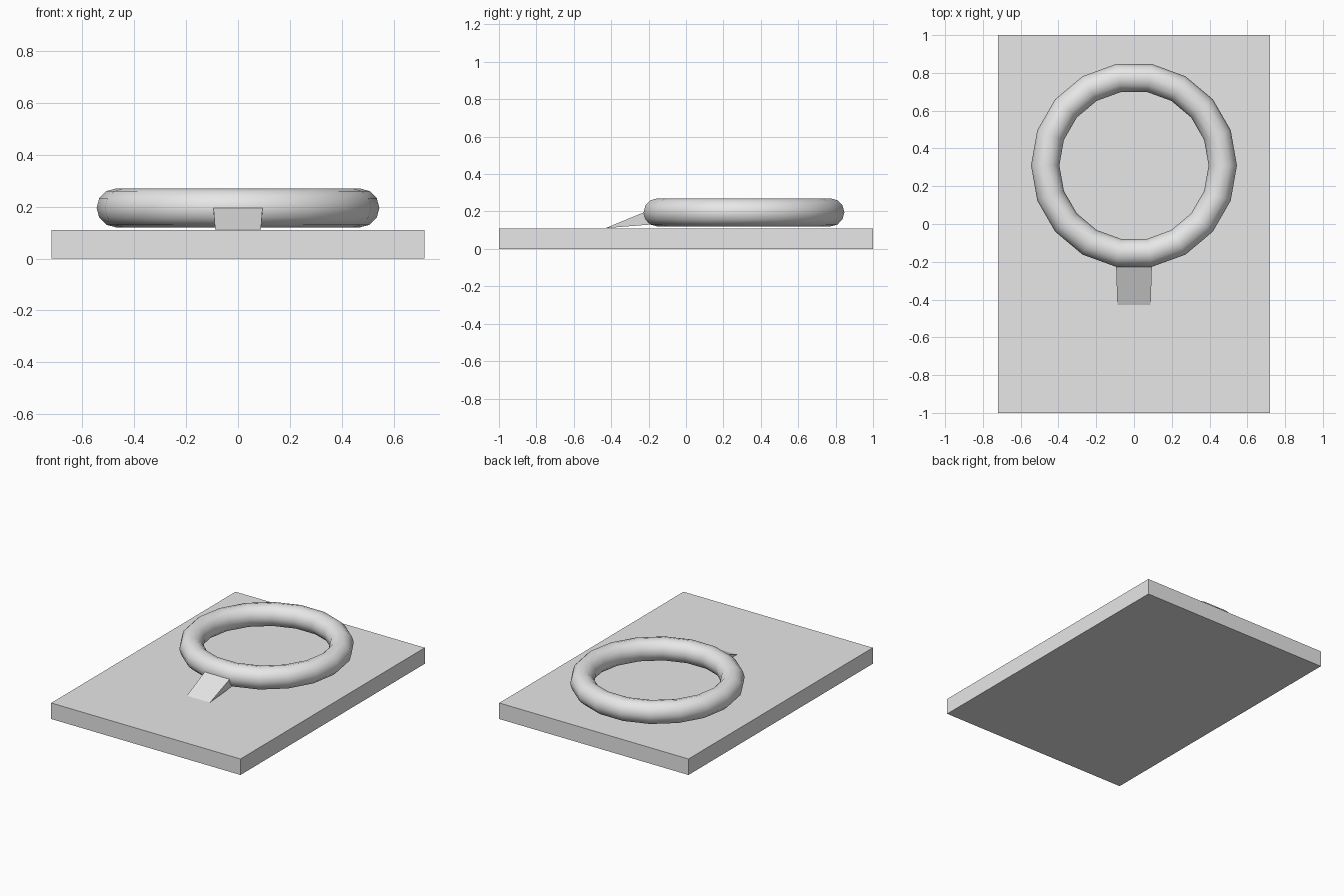
import bpy, bmesh, math

if "Cube" in bpy.data.objects:
    bpy.data.objects.remove(bpy.data.objects["Cube"])

grey = bpy.data.materials.new("light_grey")
grey.diffuse_color = (0.8, 0.8, 0.8, 1)
grey.use_nodes = True
grey.node_tree.nodes["Principled BSDF"].inputs["Base Color"].default_value = grey.diffuse_color

RING_Y, RING_Z = 0.31, 0.195
MAJOR, MINOR = 0.47, 0.075

# Flat base plate
bpy.ops.mesh.primitive_cube_add(size=1, location=(0, 0, 0.055))
base = bpy.context.object
base.name = "base_plate"
base.scale = (1.438, 2.0, 0.11)
bpy.ops.object.transform_apply(location=False, rotation=False, scale=True)
base.data.materials.append(grey)

# Smooth ring hovering just above the plate
bpy.ops.mesh.primitive_torus_add(major_segments=18, minor_segments=12,
                                 major_radius=MAJOR, minor_radius=MINOR,
                                 location=(0, RING_Y, RING_Z))
ring = bpy.context.object
ring.name = "ring"
ring.data.materials.append(grey)
bpy.ops.object.shade_smooth_by_angle(angle=math.radians(40))

# Wedge ramp drawn out of the lower front facet of the ring
bm = bmesh.new()
sides = []
for side in (-1, 1):
    loop = []
    for deg in (0, -30, -60):
        a = math.radians(deg)
        r = MAJOR + MINOR * math.cos(a)
        loop.append(bm.verts.new((side * r * math.sin(math.radians(10)),
                                  RING_Y - r * math.cos(math.radians(10)),
                                  RING_Z + MINOR * math.sin(a))))
    loop.append(bm.verts.new((side * 0.088, -0.43, 0.111)))  # ramp tip
    bm.faces.new(loop)
    sides.append(loop)
for i in range(4):
    j = (i + 1) % 4
    bm.faces.new((sides[0][i], sides[0][j], sides[1][j], sides[1][i]))
bmesh.ops.recalc_face_normals(bm, faces=bm.faces[:])
mesh = bpy.data.meshes.new("ramp")
bm.to_mesh(mesh)
bm.free()
mesh.materials.append(grey)
ramp = bpy.data.objects.new("ramp", mesh)
bpy.context.collection.objects.link(ramp)
